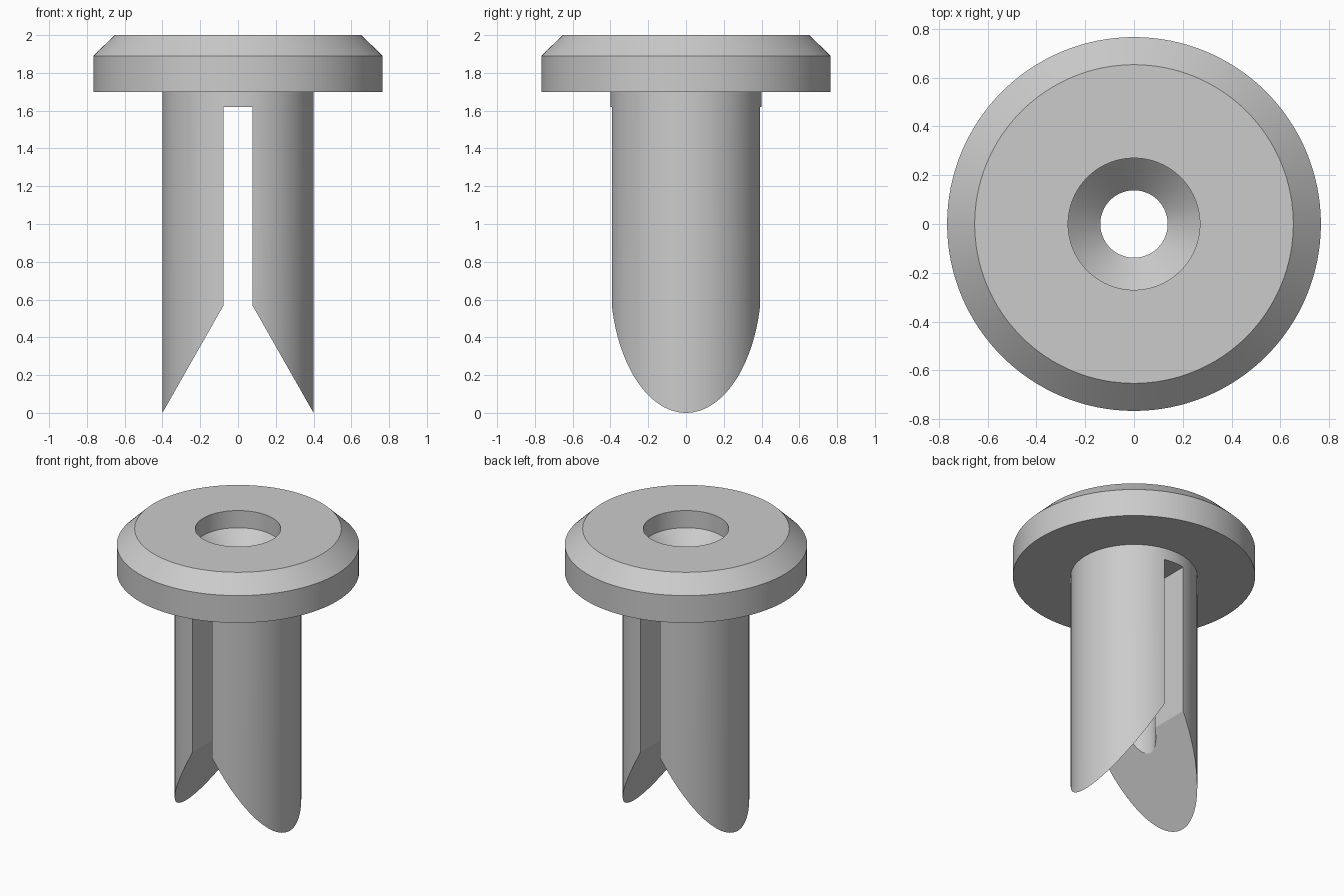
import bpy, bmesh, math

cube = bpy.data.objects.get("Cube")
if cube:
    bpy.data.objects.remove(cube, do_unlink=True)

# Single plain grey finish
grey = bpy.data.materials.new("plain grey")
grey.use_nodes = True
colour = (0.6, 0.6, 0.6, 1.0)
grey.diffuse_color = colour
grey.node_tree.nodes["Principled BSDF"].inputs["Base Color"].default_value = colour


def make_object(name, bm):
    bmesh.ops.recalc_face_normals(bm, faces=bm.faces)
    mesh = bpy.data.meshes.new(name)
    bm.to_mesh(mesh)
    bm.free()
    mesh.materials.append(grey)
    obj = bpy.data.objects.new(name, mesh)
    bpy.context.collection.objects.link(obj)
    return obj


def lathe(name, profile, sides=128):
    """Turn a closed (radius, height) profile around the z axis."""
    bm = bmesh.new()
    rings = []
    for i in range(sides):
        a = math.tau * i / sides
        rings.append([bm.verts.new((r * math.cos(a), r * math.sin(a), z))
                      for r, z in profile])
    n = len(profile)
    for i in range(sides):
        a, b = rings[i], rings[(i + 1) % sides]
        for j in range(n):
            k = (j + 1) % n
            bm.faces.new((a[j], b[j], b[k], a[k]))
    return make_object(name, bm)


def prism(name, outline, depth):
    """Extrude an (x, z) outline along y, centred on y = 0."""
    bm = bmesh.new()
    face = bm.faces.new([bm.verts.new((x, -depth / 2, z)) for x, z in outline])
    grown = bmesh.ops.extrude_face_region(bm, geom=[face])["geom"]
    bmesh.ops.translate(bm, vec=(0, depth, 0),
                        verts=[v for v in grown if isinstance(v, bmesh.types.BMVert)])
    return make_object(name, bm)


# Flanged head, split shank and countersunk bore, turned as one solid
bore, shank, head = 0.138, 0.4, 0.766
sleeve = lathe("flanged_split_sleeve", [
    (bore, -0.1), (shank, -0.1), (shank, 1.7), (head, 1.7), (head, 1.89),
    (0.653, 2.0), (0.27, 2.0), (0.27, 1.88), (bore, 1.75)])

# Cutter for the slot between the legs and their slanted tips
slot, spread = 0.076, 0.5
slope = 0.57 / (shank - slot)
low = 0.57 - slope * (spread - slot)
half = [(slot, 1.62), (slot, 0.57), (spread, low), (spread, -0.3)]
cutter = prism("slot_cutter", half + [(-x, z) for x, z in reversed(half)], 2.0)
cutter.hide_render = True

cut = sleeve.modifiers.new("slot", "BOOLEAN")
cut.operation = "DIFFERENCE"
cut.solver = "EXACT"
cut.object = cutter

# Bake the cut, then drop the cutter
bpy.context.view_layer.update()
graph = bpy.context.evaluated_depsgraph_get()
baked = bpy.data.meshes.new_from_object(sleeve.evaluated_get(graph))
sleeve.modifiers.clear()
sleeve.data = baked
bpy.data.objects.remove(cutter, do_unlink=True)

# Smooth round walls, crisp edges
bpy.ops.object.select_all(action="DESELECT")
sleeve.select_set(True)
bpy.context.view_layer.objects.active = sleeve
bpy.ops.object.shade_smooth_by_angle(angle=math.radians(25))
